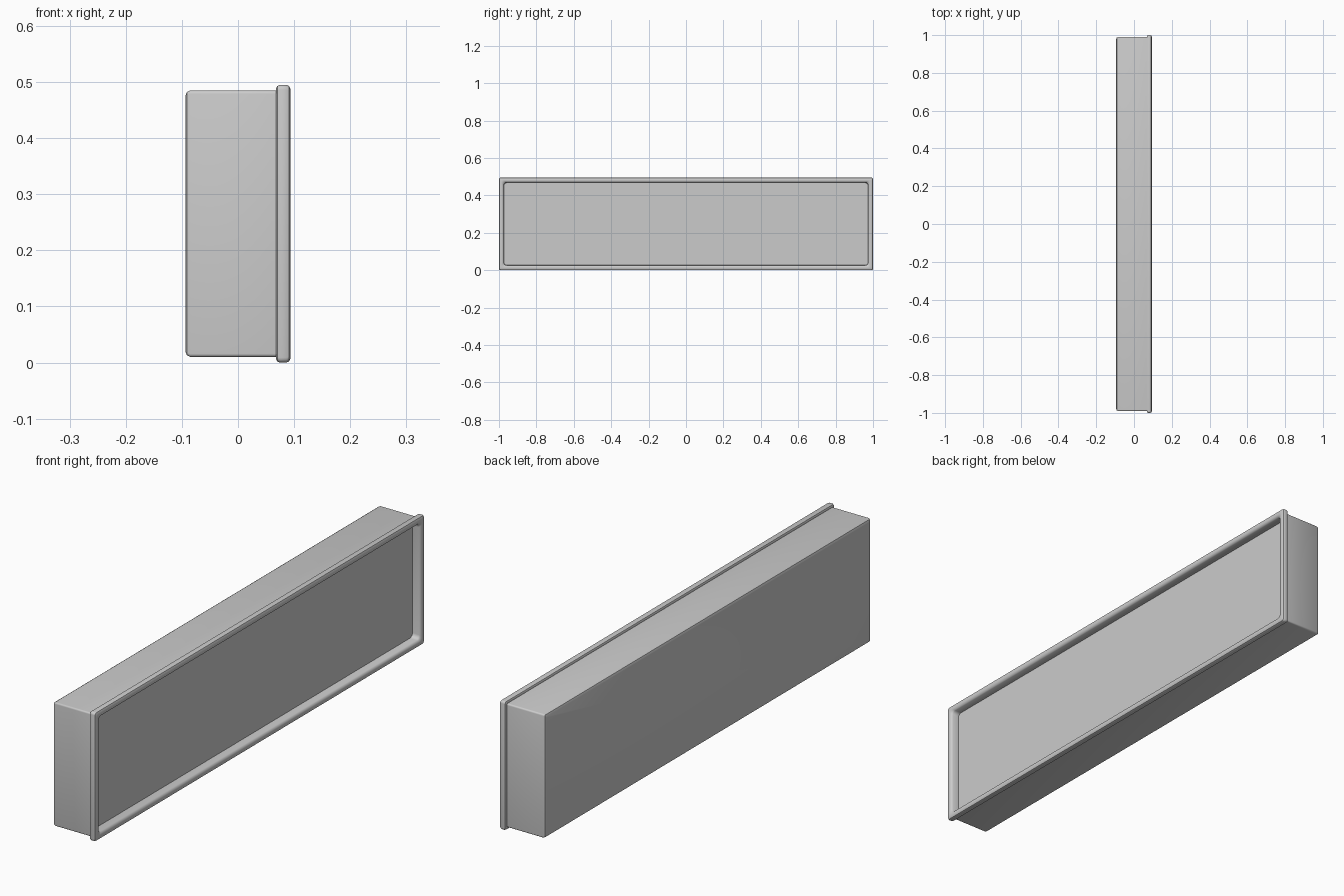
import bpy, math

if "Cube" in bpy.data.objects:
    bpy.data.objects.remove(bpy.data.objects["Cube"])

HALF_Y, HEIGHT = 1.0, 0.495
MID_Z = HEIGHT / 2


def rounded_ring(x, inset, radius, steps=4):
    """Rounded rectangle in the YZ plane, shrunk from the overall outline."""
    hy, hz = HALF_Y - inset, MID_Z - inset
    points = []
    for i, (sy, sz) in enumerate([(1, 1), (-1, 1), (-1, -1), (1, -1)]):
        for k in range(steps + 1):
            a = math.pi / 2 * (i + k / steps)
            points.append((x, sy * (hy - radius) + radius * math.cos(a),
                           MID_Z + sz * (hz - radius) + radius * math.sin(a)))
    return points


def loft(name, profile, cap_start=False, cap_end=False, closed=False):
    """Skin a row of (x, inset, corner radius) rings, going from back to front."""
    rings = [rounded_ring(*p) for p in profile]
    n, m = len(rings[0]), len(rings)
    verts = [v for ring in rings for v in ring]
    faces = []
    for r in range(m if closed else m - 1):
        a, b = r * n, (r + 1) % m * n
        faces += [(a + i, a + (i + 1) % n, b + (i + 1) % n, b + i) for i in range(n)]
    if cap_start:
        faces.append(tuple(reversed(range(n))))
    if cap_end:
        faces.append(tuple(range((m - 1) * n, m * n)))
    mesh = bpy.data.meshes.new(name)
    mesh.from_pydata(verts, [], faces)
    obj = bpy.data.objects.new(name, mesh)
    bpy.context.collection.objects.link(obj)
    bpy.context.view_layer.objects.active = obj
    obj.select_set(True)
    bpy.ops.object.shade_smooth_by_angle(angle=math.radians(40))
    obj.select_set(False)
    return obj


# Deep case with a softly bevelled back; its front face is the recessed panel
loft("case", [(-0.094, 0.020, 0.004), (-0.091, 0.013, 0.005),
              (-0.085, 0.010, 0.006), (0.060, 0.010, 0.006)],
     cap_start=True, cap_end=True)

# Raised, rounded rim around the front opening
loft("front_rim", [(0.060, 0.010, 0.006), (0.068, 0.010, 0.006),
                   (0.068, 0.006, 0.007), (0.070, 0.002, 0.008),
                   (0.075, 0.000, 0.009), (0.086, 0.000, 0.009),
                   (0.091, 0.002, 0.009), (0.094, 0.008, 0.009),
                   (0.094, 0.017, 0.012), (0.091, 0.023, 0.014),
                   (0.086, 0.026, 0.015), (0.060, 0.027, 0.016)], closed=True)
